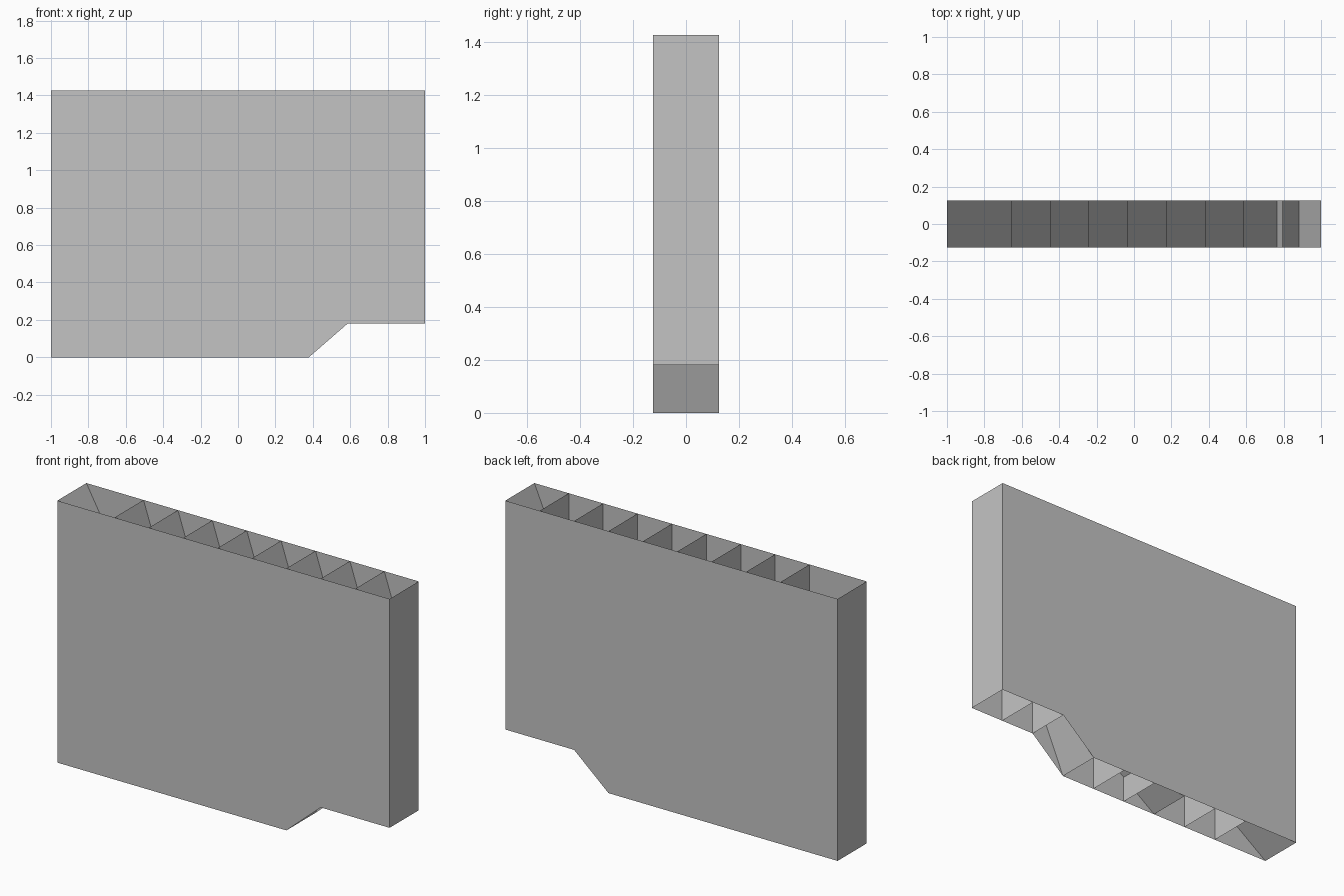
import bpy, bmesh

cube = bpy.data.objects.get("Cube")
if cube:
    bpy.data.objects.remove(cube, do_unlink=True)

HALF_DEPTH = 0.125
TOP = 1.425
STEP_Z = 0.18
PITCH = 0.207
CELLS = 9

grey = bpy.data.materials.new("plain_grey")
grey.use_nodes = True
colour = (0.55, 0.55, 0.55, 1)
grey.diffuse_color = colour
grey.node_tree.nodes["Principled BSDF"].inputs["Base Color"].default_value = colour


def make_object(name, polygons):
    """Build one flat-shaded object from a list of polygons."""
    bm = bmesh.new()
    for points in polygons:
        bm.faces.new([bm.verts.new(p) for p in points])
    mesh = bpy.data.meshes.new(name)
    bm.to_mesh(mesh)
    bm.free()
    mesh.materials.append(grey)
    obj = bpy.data.objects.new(name, mesh)
    bpy.context.collection.objects.link(obj)
    return obj


def sheet(a, b):
    """Thin sheet across the depth, following the x-z line from a to b."""
    d = HALF_DEPTH
    return [(a[0], -d, a[1]), (b[0], -d, b[1]), (b[0], d, b[1]), (a[0], d, a[1])]


# Divider positions, counted from the stepped end
xs = [1 - PITCH * k for k in range(CELLS)][::-1]
step_inner, step_outer = xs[-4], xs[-3]

# Front and back panels, with the lower corner cut away
outline = [(-1, 0), (step_inner, 0), (step_outer, STEP_Z),
           (1, STEP_Z), (1, TOP), (-1, TOP)]
make_object("front_panel", [[(x, -HALF_DEPTH, z) for x, z in outline]])
make_object("back_panel", [[(x, HALF_DEPTH, z) for x, z in reversed(outline)]])

# End walls
make_object("right_end_wall", [sheet((-1, TOP), (-1, 0))])
make_object("left_end_wall", [sheet((1, STEP_Z), (1, TOP))])

# Upright dividers
make_object("upright_dividers", [
    sheet((x, STEP_Z if x > step_inner + 0.01 else 0), (x, TOP)) for x in xs[:-1]])

# Long ramp from the step up to the top corner
ramp_run = (1 - step_inner) / TOP
make_object("long_ramp", [sheet((step_inner, 0), (1, TOP))])

# Slanted slats hanging from the top of each divider, stopped by the next
# divider or by the ramp
SLAT_RUN = 0.333
slats = [sheet((-1, TOP), (xs[0], TOP - (xs[0] + 1) / 0.56))]
for x, following in zip(xs, xs[1:]):
    drop = min(PITCH / SLAT_RUN, (1 - x) / (SLAT_RUN + ramp_run))
    slats.append(sheet((x, TOP), (x + SLAT_RUN * drop, TOP - drop)))
make_object("top_slats", slats)

# Shallow braces rising from the bottom edge
BRACE_RUN = 1.42
brace_start = xs[2]
meet = (step_inner - brace_start) / (BRACE_RUN - ramp_run)
make_object("lower_braces", [
    sheet((-1, 0), (xs[3], (xs[3] + 1) / BRACE_RUN)),
    sheet((brace_start, 0), (brace_start + BRACE_RUN * meet, meet)),
])
